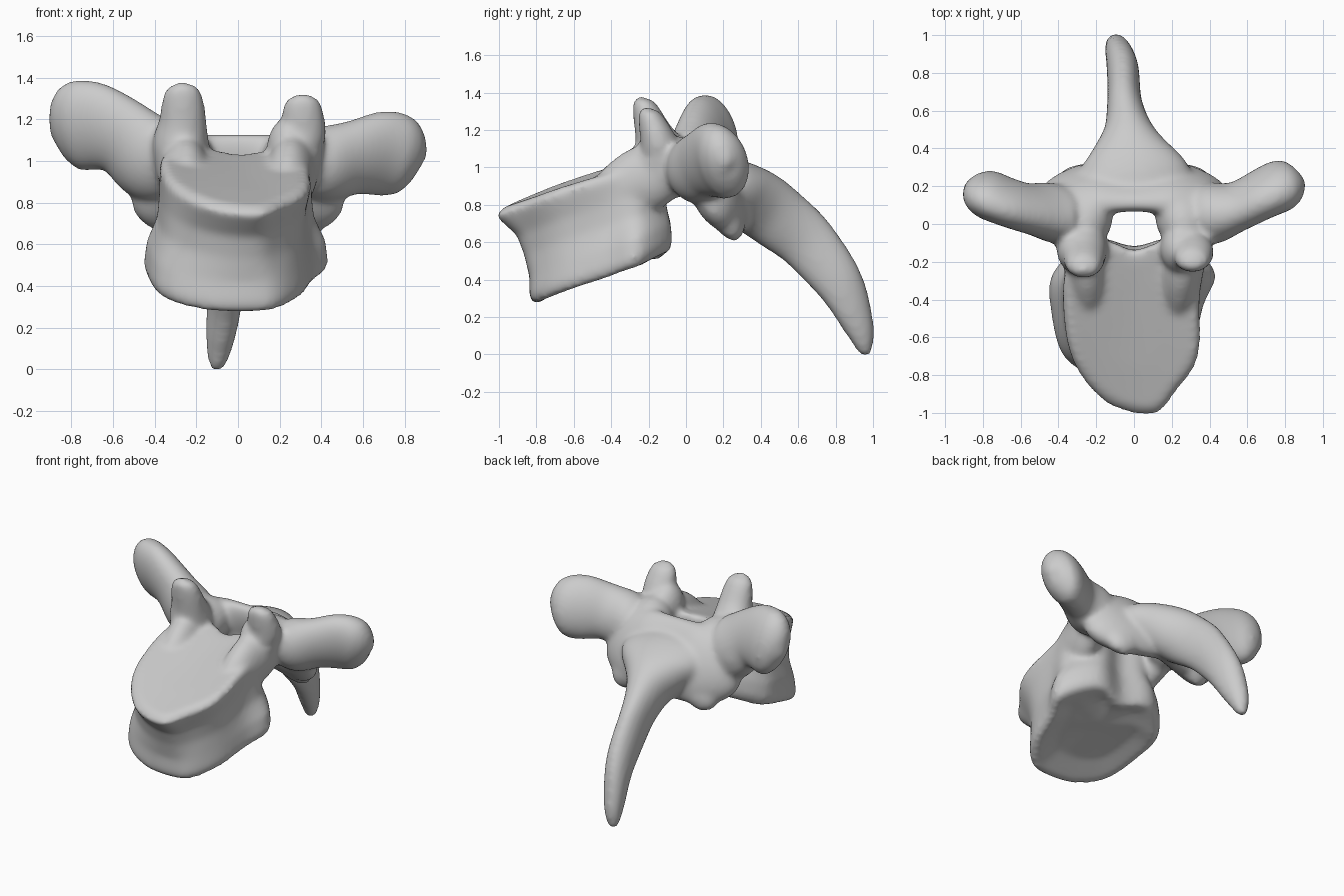
import bpy
import bmesh
import math
from mathutils import Vector

cube = bpy.data.objects.get("Cube")
if cube:
    bpy.data.objects.remove(cube, do_unlink=True)

bm = bmesh.new()


def spline(pts, steps, closed=False):
    """Catmull-Rom curve through points of any dimension."""
    n = len(pts)
    pick = (lambda i: pts[i % n]) if closed else (lambda i: pts[min(max(i, 0), n - 1)])
    out = []
    for i in range(n if closed else n - 1):
        for s in range(steps):
            t = s / steps
            out.append(tuple(
                0.5 * (2 * b + (c - a) * t + (2 * a - 5 * b + 4 * c - d) * t * t
                       + (3 * b - a - 3 * c + d) * t ** 3)
                for a, b, c, d in zip(pick(i - 1), pick(i), pick(i + 1), pick(i + 2))))
    return out if closed else out + [tuple(pts[-1])]


def skin(rings):
    """Closed surface through a stack of rings."""
    loops = [[bm.verts.new(p) for p in ring] for ring in rings]
    faces = [bm.faces.new(loops[0]), bm.faces.new(loops[-1])]
    n = len(loops[0])
    for a, b in zip(loops, loops[1:]):
        for i in range(n):
            j = (i + 1) % n
            faces.append(bm.faces.new((a[i], a[j], b[j], b[i])))
    bmesh.ops.recalc_face_normals(bm, faces=faces)


def tube(pts, up, sides=28):
    """Elliptical sweep; points are x, y, z, side radius, up radius."""
    path = spline(pts, 6)
    up = Vector(up)
    rings = []
    for i, p in enumerate(path):
        tangent = (Vector(path[min(i + 1, len(path) - 1)][:3])
                   - Vector(path[max(i - 1, 0)][:3])).normalized()
        v = (up - tangent * up.dot(tangent)).normalized()
        u = tangent.cross(v)
        ring = []
        for k in range(sides):
            a = math.tau * k / sides
            ring.append(Vector(p[:3]) + u * max(p[3], 0.005) * math.cos(a)
                        + v * max(p[4], 0.005) * math.sin(a))
        rings.append(ring)
    skin(rings)


# Body: heart-shaped block with flared rims and sloping end plates
top = spline([(.1, -1.01), (.22, -.89), (.34, -.71), (.35, -.45), (.33, -.22), (.17, -.09),
              (0, -.13), (-.15, -.09), (-.35, -.22), (-.37, -.5), (-.31, -.75), (-.14, -.95)],
             5, True)
bottom = spline([(.07, -.83), (.2, -.79), (.31, -.64), (.37, -.42), (.43, -.24), (.22, -.07),
                 (0, -.11), (-.22, -.07), (-.43, -.25), (-.44, -.46), (-.37, -.7), (-.17, -.81)],
                5, True)
# height fraction, blend towards the top outline, outline scale, dip
levels = [(0, 0, .1, .07), (0, 0, .6, .06), (0, 0, .88, .01), (.02, 0, .96, 0), (.1, 0, 1, 0),
          (.28, .05, .98, 0), (.5, .4, .92, 0), (.7, .6, .93, 0), (.84, .85, .97, 0),
          (.94, 1, 1, 0), (1, 1, .93, 0), (1, 1, .6, .005), (1, 1, .1, .005)]
rings = []
for height, blend, scale, dip in levels:
    ring = []
    for (tx, ty), (bx, by) in zip(top, bottom):
        x = (bx + (tx - bx) * blend) * scale
        y = -.35 + (by + (ty - by) * blend + .35) * scale
        low = .255 + (y + .82) * .29 + .25 * x * x + .4 * max(0, y + .25)
        high = .78 + (y + 1) * .3 + .25 * x * x - .04 * x
        ring.append((x, y, low + (high - low) * height + dip))
    rings.append(ring)
skin(rings)

for side, tip_x, tip_y, tip_z in ((-1, .265, -.23, 1.37), (1, .31, -.2, 1.315)):
    # Pedicle
    tube([(side * .23, -.52, .83, .05, .06), (side * .24, -.38, .87, .1, .14),
          (side * .255, -.23, .93, .115, .18), (side * .28, -.09, .99, .115, .16),
          (side * .25, .05, 1, .14, .15), (side * .24, .17, .97, .08, .08)], (0, 0, 1))
    # Upper articular process
    tube([(side * .275, -.1, .95, .12, .14), (side * .275, -.13, 1.08, .135, .14),
          (tip_x * side, tip_y + .06, tip_z - .18, .115, .1),
          (tip_x * side, tip_y + .025, tip_z - .08, .1, .075),
          (tip_x * side, tip_y, tip_z - .02, .075, .05),
          (tip_x * side, tip_y, tip_z + .01, .015, .01)], (0, 1, 0))
    # Lower articular process
    tube([(side * .29, .12, .92, .12, .09), (side * .29, .19, .8, .145, .09),
          (side * .25, .255, .7, .15, .075), (side * .22, .275, .645, .08, .03)], (0, 1, 0))

# Lamina: sloping sheet behind the canal
arch = [(.47, .09, .91, .04, .1), (.38, .13, .885, .11, .22), (.2, .19, .885, .115, .26)]
tube([(-x, *rest) for x, *rest in arch] + [(0, .2, .9, .085, .25)] + arch[::-1], (0, -.4, .9))

# Transverse processes
tube([(-.25, .05, .96, .1, .12), (-.4, .06, 1, .15, .21), (-.55, .085, 1.115, .125, .195),
      (-.68, .125, 1.165, .12, .22), (-.78, .165, 1.17, .12, .22), (-.85, .19, 1.165, .09, .165),
      (-.89, .205, 1.16, .04, .07), (-.9, .21, 1.16, .01, .01)], (0, -.3, 1))
tube([(.25, .05, .96, .1, .12), (.4, .06, .98, .16, .18), (.55, .1, 1.015, .125, .185),
      (.68, .165, 1.035, .125, .21), (.78, .21, 1.03, .13, .2), (.84, .225, 1.02, .105, .155),
      (.88, .235, 1.01, .05, .075), (.89, .24, 1.005, .01, .01)], (0, -.35, 1))

# Spinous process, flaring forwards into the lamina
tube([(0, .13, .97, .2, .1), (0, .22, .92, .3, .14), (-.01, .31, .865, .28, .165),
      (-.02, .4, .805, .2, .178), (-.03, .5, .73, .13, .175), (-.05, .65, .605, .092, .16),
      (-.06, .83, .375, .085, .13), (-.085, .93, .15, .068, .085),
      (-.1, .965, .02, .04, .04), (-.1, .97, -.01, .01, .01)], (0, 0, 1))

mesh = bpy.data.meshes.new("vertebra")
bm.to_mesh(mesh)
bm.free()
bone = bpy.data.objects.new("vertebra", mesh)
bpy.context.collection.objects.link(bone)
bpy.ops.object.select_all(action='DESELECT')
bone.select_set(True)
bpy.context.view_layer.objects.active = bone

# Fuse the parts into one smooth surface
remesh = bone.modifiers.new("fuse", 'REMESH')
remesh.mode = 'VOXEL'
remesh.voxel_size = .016
soften = bone.modifiers.new("soften", 'SMOOTH')
soften.factor = .5
soften.iterations = 16
for name in ("fuse", "soften"):
    bpy.ops.object.modifier_apply(modifier=name)

# Centre and stand on the floor
mesh = bone.data
lo = [min(v.co[i] for v in mesh.vertices) for i in range(3)]
hi = [max(v.co[i] for v in mesh.vertices) for i in range(3)]
base = Vector(((lo[0] + hi[0]) / 2, (lo[1] + hi[1]) / 2, lo[2]))
for v in mesh.vertices:
    v.co -= base

grey = bpy.data.materials.new("bone grey")
grey.use_nodes = True
colour = (.6, .6, .6, 1)
grey.diffuse_color = colour
shader = next(n for n in grey.node_tree.nodes if n.type == 'BSDF_PRINCIPLED')
shader.inputs["Base Color"].default_value = colour
mesh.materials.clear()
mesh.materials.append(grey)
for face in mesh.polygons:
    face.material_index = 0
    face.use_smooth = True
